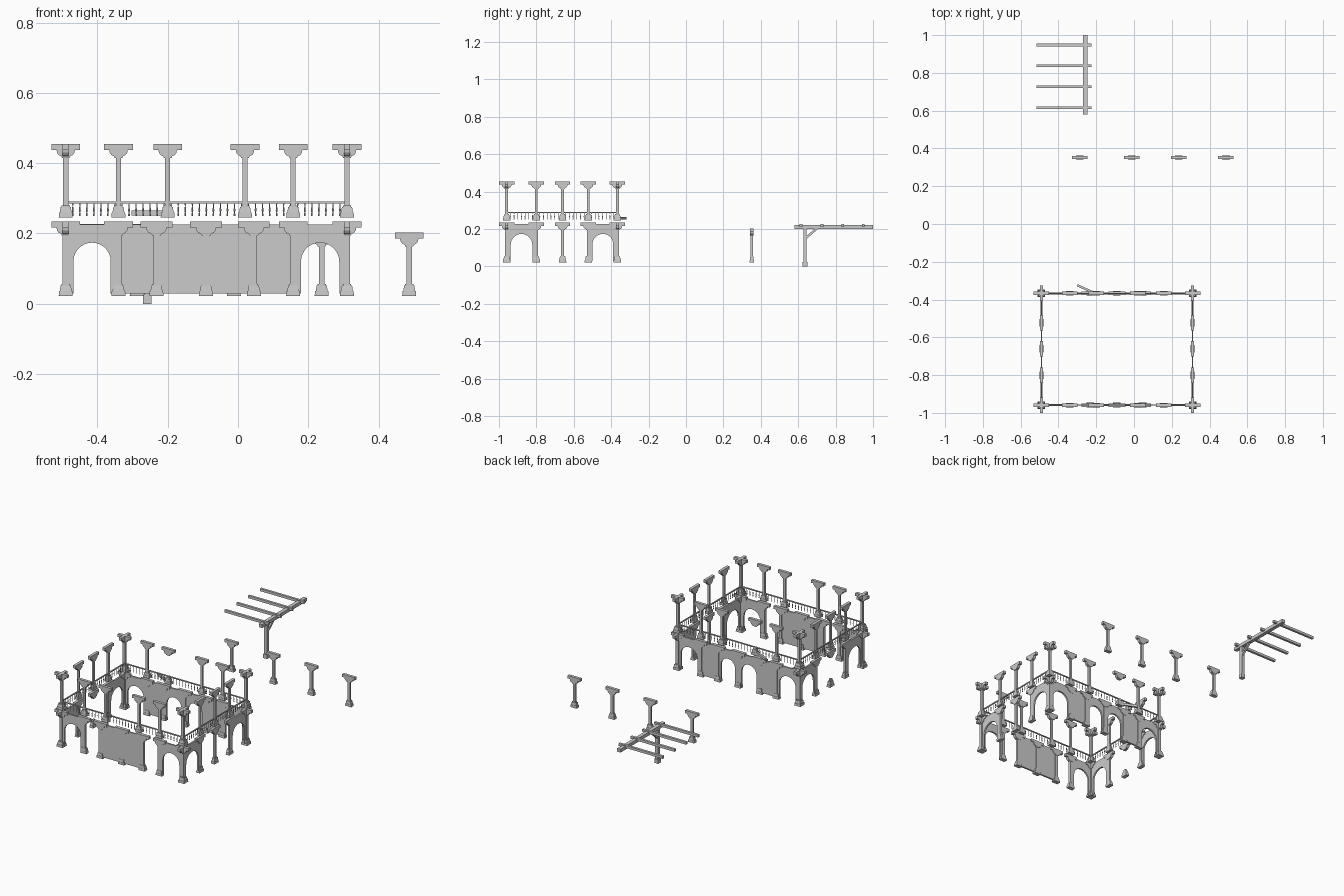
import bpy, bmesh, math
from mathutils import Matrix, Vector

if "Cube" in bpy.data.objects:
    bpy.data.objects.remove(bpy.data.objects["Cube"])

X0, X1, Y0, Y1 = -0.49, 0.31, -0.959, -0.367
SIDE_YS = (-0.80, -0.66, -0.522)


def finish(bm, name, matrix=None):
    if matrix is not None:
        bm.transform(matrix)
    bmesh.ops.recalc_face_normals(bm, faces=bm.faces)
    mesh = bpy.data.meshes.new(name)
    bm.to_mesh(mesh)
    bm.free()
    ob = bpy.data.objects.new(name, mesh)
    bpy.context.collection.objects.link(ob)
    return ob


def frustum(bm, z0, z1, a, b):
    """Square block from size a=(wx, wy) at z0 to size b at z1."""
    rings = []
    for z, (wx, wy) in ((z0, a), (z1, b)):
        rings.append([bm.verts.new((sx * wx / 2, sy * wy / 2, z))
                      for sx, sy in ((-1, -1), (1, -1), (1, 1), (-1, 1))])
    lo, hi = rings
    bm.faces.new(lo[::-1])
    bm.faces.new(hi)
    for i in range(4):
        j = (i + 1) % 4
        bm.faces.new((lo[i], lo[j], hi[j], hi[i]))


def prism(bm, outline, depth, turn=False):
    """Extrude an x-z outline along y, or along x when turned."""
    def put(u, v, d):
        return bm.verts.new((d, u, v) if turn else (u, d, v))
    f = [put(u, v, -depth / 2) for u, v in outline]
    b = [put(u, v, depth / 2) for u, v in outline]
    bm.faces.new(f)
    bm.faces.new(b[::-1])
    for i in range(len(f)):
        j = (i + 1) % len(f)
        bm.faces.new((f[i], b[i], b[j], f[j]))


def box(name, lo, hi):
    bm = bmesh.new()
    bmesh.ops.create_cube(bm, size=1)
    lo, hi = Vector(lo), Vector(hi)
    return finish(bm, name, Matrix.Translation((lo + hi) / 2) @ Matrix.Diagonal((*(hi - lo), 1)))


CAP = [(0.041, 0), (0.041, -0.017), (0.026, -0.017), (0.025, -0.025),
       (0.020, -0.032), (0.013, -0.035), (0.011, -0.040)]


def column(name, x, y, z0, z1, along_y=False, corner=False, shaft=0.015, wide=1.0, broken=False):
    bm = bmesh.new()
    k = 1.0 if corner else 0.58 * wide
    sk = 1.0 if corner else 0.85
    # stepped tapered base
    frustum(bm, z0, z0 + 0.014, (0.04, 0.04 * k), (0.038, 0.038 * k))
    frustum(bm, z0 + 0.014, z0 + 0.030, (0.034, 0.034 * k), (0.029, 0.029 * k))
    frustum(bm, z0 + 0.030, z0 + 0.035, (0.024, 0.024 * k), (0.024, 0.024 * k))
    # shaft, or a short stub when broken
    top = z0 + 0.045 if broken else z1 - 0.035
    frustum(bm, z0 + 0.035, top, (shaft, shaft * sk), (shaft, shaft * sk))
    # bracket capital, crossed at the corners
    outline = [(u * wide, z1 + v) for u, v in CAP]
    outline += [(-u, v) for u, v in reversed(outline)]
    for turn in ((False, True) if corner else (False,)):
        prism(bm, outline, 0.017 * wide, turn)
    m = Matrix.Translation((x, y, 0))
    if along_y:
        m = m @ Matrix.Rotation(math.pi / 2, 4, 'Z')
    return finish(bm, name, m)


def wall(name, a, b, at, along_y=False, arch=True):
    """Wall bay between two columns, solid or with a round arch."""
    z0, z1 = 0.03, 0.226
    out = [(a, z0), (a, z1), (b, z1), (b, z0)]
    if arch:
        c, r = (a + b) / 2, (b - a) / 2 - 0.022
        spring = 0.174 - r
        out.append((c + r, z0))
        out += [(c + r * math.cos(math.pi * i / 14), spring + r * math.sin(math.pi * i / 14))
                for i in range(15)]
        out.append((c - r, z0))
    bm = bmesh.new()
    prism(bm, out, 0.010, along_y)
    return finish(bm, name, Matrix.Translation((at, 0, 0) if along_y else (0, at, 0)))


# lower and upper columns
LOW, UP = (0.022, 0.234), (0.245, 0.455)
for x in (X0, X1):
    for y in (Y0, Y1):
        column("lower_corner_column", x, y, *LOW, corner=True, shaft=0.018)
        column("upper_corner_column", x, y, *UP, corner=True)
    for y in SIDE_YS:
        column("lower_side_column", x, y, *LOW, along_y=True, broken=(x == X0 and y == -0.66))
        column("upper_side_column", x, y, *UP, along_y=True, shaft=0.014)
for y in (Y0, Y1):
    for x in (-0.34, -0.232, -0.091, 0.045, 0.157):
        column("lower_column", x, y, *LOW, shaft=0.018, wide=1.1 if -0.3 < x < 0.1 else 1.0)
    for x in (-0.34, -0.20, 0.02, 0.157):
        column("upper_column", x, y, *UP, shaft=0.014, broken=(y == Y1 and x == -0.20))

# shaft fallen from the broken upper column
bm = bmesh.new()
frustum(bm, -0.055, 0.055, (0.014, 0.012), (0.014, 0.012))
finish(bm, "fallen_shaft", Matrix.Translation((-0.25, -0.347, 0.258))
       @ Matrix.Rotation(math.radians(-24), 4, 'Z') @ Matrix.Rotation(math.pi / 2, 4, 'Y'))

# arches and solid panels
for y in (Y0, Y1):
    wall("end_arch", X0, -0.34, y)
    wall("end_arch", 0.157, X1, y)
for x in (X0, X1):
    wall("side_arch", Y0, -0.80, x, along_y=True)
    wall("side_arch", -0.522, Y1, x, along_y=True)
wall("front_panel", -0.232, -0.091, Y0, arch=False)
wall("front_panel", -0.091, 0.045, Y0, arch=False)
wall("back_panel", -0.34, -0.232, Y1, arch=False)
wall("back_panel", 0.045, 0.157, Y1, arch=False)
wall("back_arch", -0.232, -0.091, Y1)
wall("back_arch", -0.091, 0.045, Y1)

# railing with turned balusters
BAL = [(0.0022, 0.25), (0.0022, 0.256), (0.0012, 0.259), (0.0028, 0.266), (0.0012, 0.277), (0.0018, 0.286)]


def railing(name, p, q):
    p, q = Vector(p), Vector(q)
    n = round((q - p).length / 0.02)
    bm = bmesh.new()
    for i in range(1, n):
        c = p.lerp(q, i / n)
        rings = [[bm.verts.new((c.x + r * math.cos(t * math.pi / 3), c.y + r * math.sin(t * math.pi / 3), z))
                  for t in range(6)] for r, z in BAL]
        for lo, hi in zip(rings, rings[1:]):
            for j in range(6):
                bm.faces.new((lo[j], lo[(j + 1) % 6], hi[(j + 1) % 6], hi[j]))
        bm.faces.new(rings[0][::-1])
        bm.faces.new(rings[-1])
    finish(bm, name + "_balusters")
    h = 0.003
    box(name + "_rail", (p.x - h, p.y - h, 0.285), (q.x + h, q.y + h, 0.291))


railing("front", (X0, Y0), (X1, Y0))
railing("back", (X0, Y1), (X1, Y1))
railing("left", (X0, Y0), (X0, Y1))
railing("right", (X1, Y0), (X1, Y1))

# free-standing columns
for x in (-0.288, -0.012, 0.238, 0.487):
    column("free_column", x, 0.352, 0.022, 0.203)

# pergola: post with foot, long beam, cross bars and brace
PX, PY = -0.258, 0.636
box("pergola_foot", (PX - 0.0125, PY - 0.0125, 0), (PX + 0.0125, PY + 0.0125, 0.025))
box("pergola_post", (PX - 0.009, PY - 0.009, 0.025), (PX + 0.009, PY + 0.009, 0.202))
box("pergola_beam", (PX - 0.011, 0.58, 0.201), (PX + 0.011, 1.0, 0.221))
for y in (0.615, 0.727, 0.838, 0.948):
    box("pergola_bar", (-0.515, y - 0.007, 0.212), (-0.225, y + 0.007, 0.227))
bm = bmesh.new()
prism(bm, [(PY, 0.140), (PY, 0.156), (0.693, 0.205), (0.711, 0.205)], 0.012, True)
finish(bm, "pergola_brace", Matrix.Translation((PX, 0, 0)))
